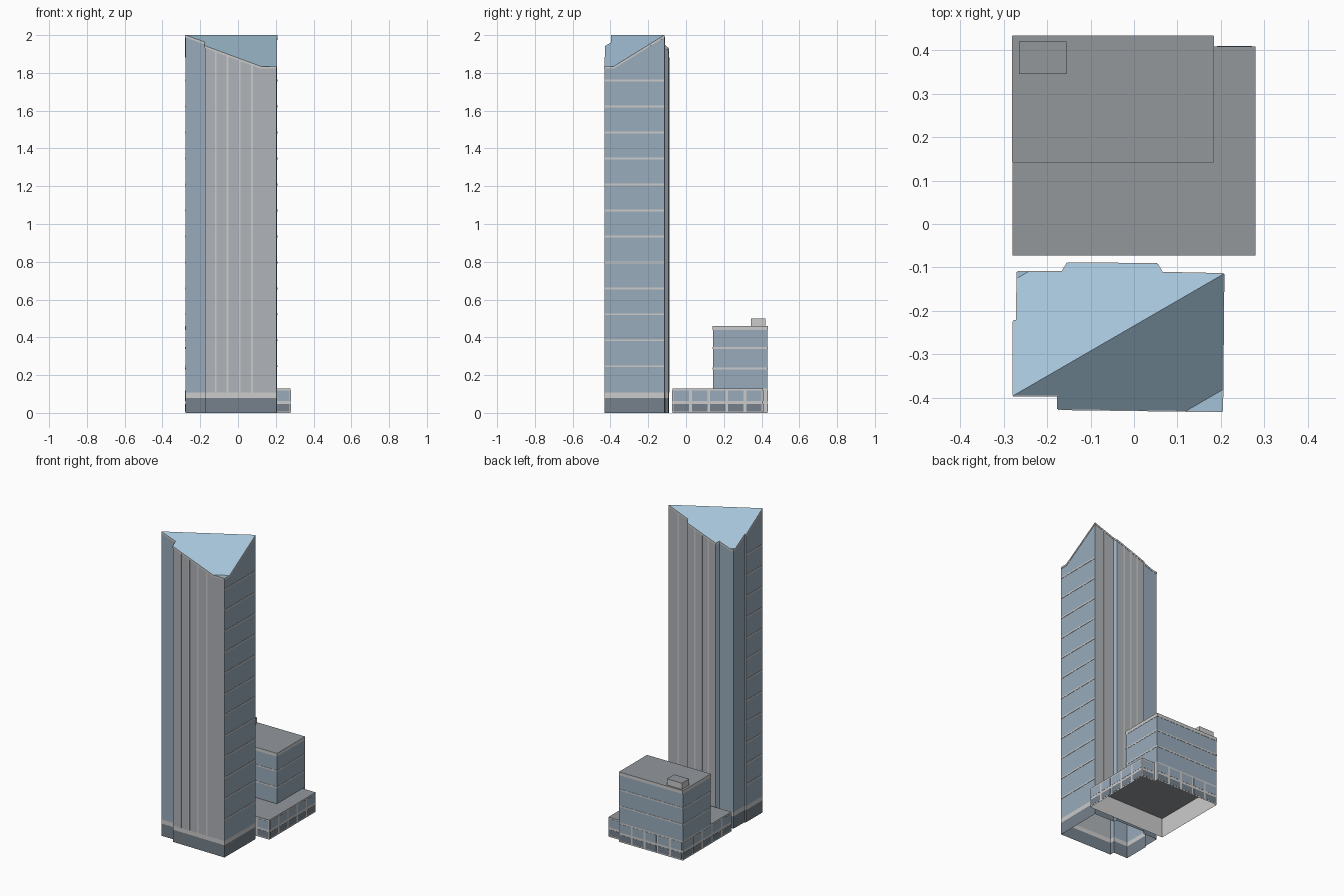
import bpy, bmesh
from mathutils import Vector

if "Cube" in bpy.data.objects:
    bpy.data.objects.remove(bpy.data.objects["Cube"])

COLORS = {
    "glass": (0.32, 0.41, 0.50), "roof_glass": (0.37, 0.54, 0.68),
    "stone": (0.43, 0.45, 0.48), "slate": (0.18, 0.22, 0.26),
    "trim": (0.65, 0.66, 0.66), "roof_grey": (0.29, 0.31, 0.33),
}
MATS = {}
for name, c in COLORS.items():
    MATS[name] = bpy.data.materials.new(name)
    MATS[name].diffuse_color = (*c, 1)
KEYS = list(COLORS)


def finish(bm, name, mats):
    me = bpy.data.meshes.new(name)
    for m in mats:
        me.materials.append(MATS[m])
    bm.to_mesh(me)
    bm.free()
    ob = bpy.data.objects.new(name, me)
    bpy.context.collection.objects.link(ob)
    return ob


def prism(poly, z0, z1):
    """Open-bottomed prism over a counter-clockwise footprint."""
    bm = bmesh.new()
    lo = [bm.verts.new((x, y, z0)) for x, y in poly]
    hi = [bm.verts.new((x, y, z1)) for x, y in poly]
    n = len(poly)
    for i in range(n):
        j = (i + 1) % n
        bm.faces.new((lo[i], lo[j], hi[j], hi[i]))
    bm.faces.new(hi)
    bm.normal_update()
    return bm


def strip(bm, p, q, zb, zt, t=0.002):
    """Thin raised strip on the wall p->q, bottom and top heights per end."""
    p, q = Vector(p[:2]), Vector(q[:2])
    d = (q - p).normalized()
    o = Vector((d.y, -d.x)) * t
    ends = ((p, zb[0]), (q, zb[1]), (q, zt[1]), (p, zt[0]))
    back = [bm.verts.new((a.x, a.y, z)) for a, z in ends]
    front = [bm.verts.new((a.x + o.x, a.y + o.y, z)) for a, z in ends]
    bm.faces.new(front)
    for i in range(4):
        j = (i + 1) % 4
        bm.faces.new((back[i], back[j], front[j], front[i]))


# Tower: prism with a ridge running diagonally across the roof
FOOT = [(-0.278, -0.395), (-0.175, -0.395), (-0.175, -0.426), (0.203, -0.431),
        (0.206, -0.115), (0.065, -0.112), (0.053, -0.092), (-0.153, -0.090),
        (-0.165, -0.110), (-0.268, -0.110), (-0.270, -0.222), (-0.278, -0.224)]
R0 = Vector(FOOT[0])
RD = (Vector(FOOT[4]) - R0).normalized()
RN = Vector((RD.y, -RD.x))
FLAT, DROP = 0.2295, 0.165


def roof_z(p):
    d = abs((Vector(p[:2]) - R0).dot(RN))
    return 2 - DROP * min(1, d / FLAT)


bm = prism(FOOT, 0, 2)
cuts = [((0, 0, 0.08), (0, 0, 1)), ((0, 0, 0.108), (0, 0, 1))]
for off in (0, FLAT, -FLAT):
    c = R0 + RN * off
    cuts.append(((c.x, c.y, 0), (RN.x, RN.y, 0)))
for co, no in cuts:
    bmesh.ops.bisect_plane(bm, geom=bm.verts[:] + bm.edges[:] + bm.faces[:],
                           dist=1e-5, plane_co=co, plane_no=no)
for v in bm.verts:
    if v.co.z > 1.99:
        v.co.z = roof_z(v.co)
bm.normal_update()
for f in bm.faces:
    c, n = f.calc_center_median(), f.normal
    if n.z > 0.3:
        m = "roof_glass"
    elif max(v.co.z for v in f.verts) < 0.09:
        m = "slate"
    elif max(v.co.z for v in f.verts) < 0.12:
        m = "trim"
    elif n.y < -0.9 and c.x > -0.175 or n.y > 0.9 and c.x > -0.16:
        m = "stone"
    else:
        m = "glass"
    f.material_index = KEYS.index(m)

# Coping along the sloping roof edge
cb = bmesh.new()
for e in bm.edges:
    tops = [f for f in e.link_faces if f.normal.z > 0.3]
    if len(e.link_faces) == 2 and len(tops) == 1:
        lp = next(l for l in e.link_loops if l.face == tops[0])
        p, q = lp.vert.co, lp.link_loop_next.vert.co
        strip(cb, p, q, (p.z - 0.012, q.z - 0.012), (p.z, q.z))
finish(bm, "tower", KEYS)
finish(cb, "tower_coping", ["trim"])

# Floor bands on the two glass sides
bm = bmesh.new()
for i in range(12):
    z = 0.247 + 0.1375 * i
    for a, b in ((3, 4), (11, 0)):
        strip(bm, FOOT[a], FOOT[b], (z - 0.005,) * 2, (z + 0.005,) * 2)
finish(bm, "tower_floor_bands", ["trim"])

# Vertical mullions on the front and back stone faces
bm = bmesh.new()
for a, b, xs in ((2, 3, (-0.118, -0.055, 0.008, 0.075)), (6, 7, (0.0, -0.05, -0.1)),
                 (4, 5, (0.135,))):
    A, B = Vector(FOOT[a]), Vector(FOOT[b])
    for x in xs:
        w = 0.005 if B.x > A.x else -0.005
        p, q = (A.lerp(B, (x + s - A.x) / (B.x - A.x)) for s in (-w, w))
        strip(bm, p, q, (0.108,) * 2, (roof_z(p), roof_z(q)))
finish(bm, "tower_mullions", ["trim"])

# Podium: low open-bottomed block with two rows of windows
POD = [(-0.279, -0.072), (0.279, -0.072), (0.279, 0.408), (0.184, 0.408),
       (0.184, 0.432), (-0.279, 0.432)]
bm = prism(POD, 0, 0.128)
for f in bm.faces:
    f.material_index = 1 if f.normal.z > 0.5 else 0
finish(bm, "podium", ["trim", "roof_grey"])

for name, z0, z1, mat in (("podium_lower_windows", 0.008, 0.048, "slate"),
                          ("podium_upper_windows", 0.064, 0.118, "glass")):
    bm = bmesh.new()
    for i in range(6):
        A, B = Vector(POD[i]), Vector(POD[(i + 1) % 6])
        L = (B - A).length
        if L < 0.05:
            continue
        n = max(1, round(L / 0.096))
        for k in range(n):
            p, q = (A.lerp(B, s) for s in (k / n + 0.007 / L, (k + 1) / n - 0.007 / L))
            strip(bm, p, q, (z0, z0), (z1, z1), 0.001)
    finish(bm, name, [mat])

# Upper annex block on the podium, with floor bands
ANX = [(-0.279, 0.143), (0.183, 0.143), (0.183, 0.432), (-0.279, 0.432)]
bm = prism(ANX, 0.128, 0.46)
for f in bm.faces:
    f.material_index = 1 if f.normal.z > 0.5 else 0
finish(bm, "annex", ["glass", "roof_grey"])
bm = bmesh.new()
for z0, z1 in ((0.23, 0.24), (0.338, 0.348), (0.438, 0.46)):
    for i in range(4):
        strip(bm, ANX[i], ANX[(i + 1) % 4], (z0, z0), (z1, z1), 0.0015)
finish(bm, "annex_bands", ["trim"])

# Rooftop plant room
bm = prism([(-0.265, 0.345), (-0.155, 0.345), (-0.155, 0.42), (-0.265, 0.42)], 0.46, 0.5)
for f in bm.faces:
    f.material_index = 1 if f.normal.z > 0.5 else 0
finish(bm, "plant_room", ["trim", "roof_grey"])

for m in bpy.data.materials:
    if m.users and not m.is_grease_pencil:
        m.use_nodes = True
        m.node_tree.nodes["Principled BSDF"].inputs["Base Color"].default_value = m.diffuse_color
